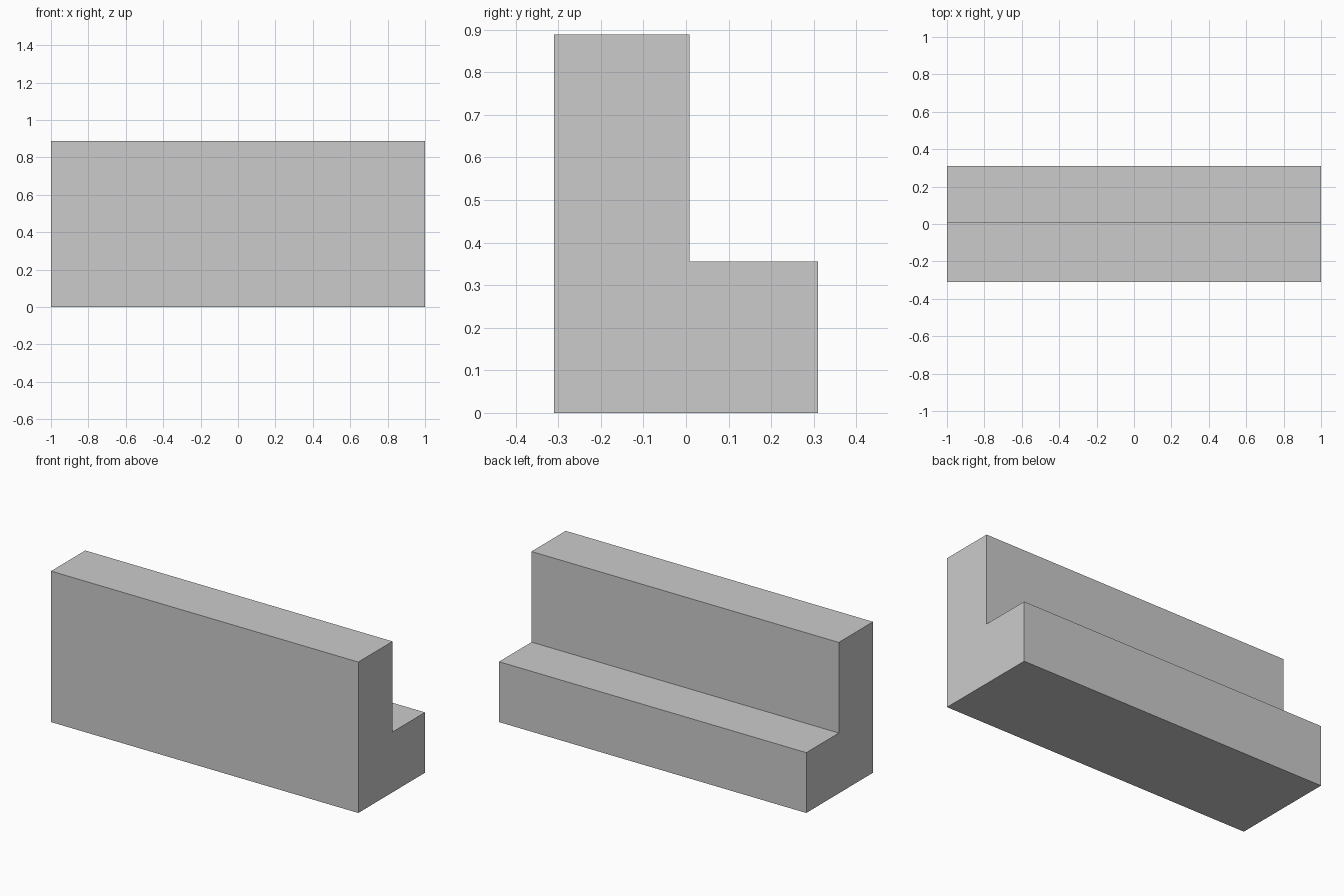
import bpy, bmesh
from mathutils import Vector

if "Cube" in bpy.data.objects:
    bpy.data.objects.remove(bpy.data.objects["Cube"])

# L-shaped cross-section (y, z), swept along x
PROFILE = [(-0.31, 0), (0.31, 0), (0.31, 0.355), (0.008, 0.355), (0.008, 0.888), (-0.31, 0.888)]

# Cell centres of the fractured chunks
SEEDS = [Vector(s) for s in [
    (0.72, -0.21, 0.59), (0.80, -0.24, 0.14), (0.80, 0.03, 0.20), (0.65, 0.26, 0.08),
    (0.17, -0.20, 0.72), (-0.05, -0.20, 0.40), (-0.05, -0.16, 0.09), (0.0, 0.20, 0.25),
    (-0.95, -0.20, 0.60), (-0.80, -0.20, 0.05), (-0.88, 0.15, 0.25)]]


def l_block():
    bm = bmesh.new()
    face = bm.faces.new([bm.verts.new((-1, y, z)) for y, z in PROFILE])
    ext = bmesh.ops.extrude_face_region(bm, geom=[face], use_keep_orig=True)
    verts = [g for g in ext["geom"] if isinstance(g, bmesh.types.BMVert)]
    bmesh.ops.translate(bm, verts=verts, vec=(2, 0, 0))
    bmesh.ops.recalc_face_normals(bm, faces=bm.faces[:])
    return bm


# Cut one chunk per seed with the planes halfway to every other seed
for i, seed in enumerate(SEEDS):
    bm = l_block()
    for other in SEEDS:
        if other is seed or not bm.faces:
            continue
        bmesh.ops.bisect_plane(bm, geom=bm.verts[:] + bm.edges[:] + bm.faces[:], dist=1e-5,
                               plane_co=(seed + other) / 2, plane_no=other - seed,
                               clear_outer=True)
        rim = [e for e in bm.edges if e.is_boundary]
        if rim:
            bmesh.ops.holes_fill(bm, edges=rim, sides=0)
    bmesh.ops.recalc_face_normals(bm, faces=bm.faces[:])
    mesh = bpy.data.meshes.new(f"wall_chunk_{i + 1}")
    bm.to_mesh(mesh)
    bm.free()
    bpy.context.collection.objects.link(bpy.data.objects.new(mesh.name, mesh))
